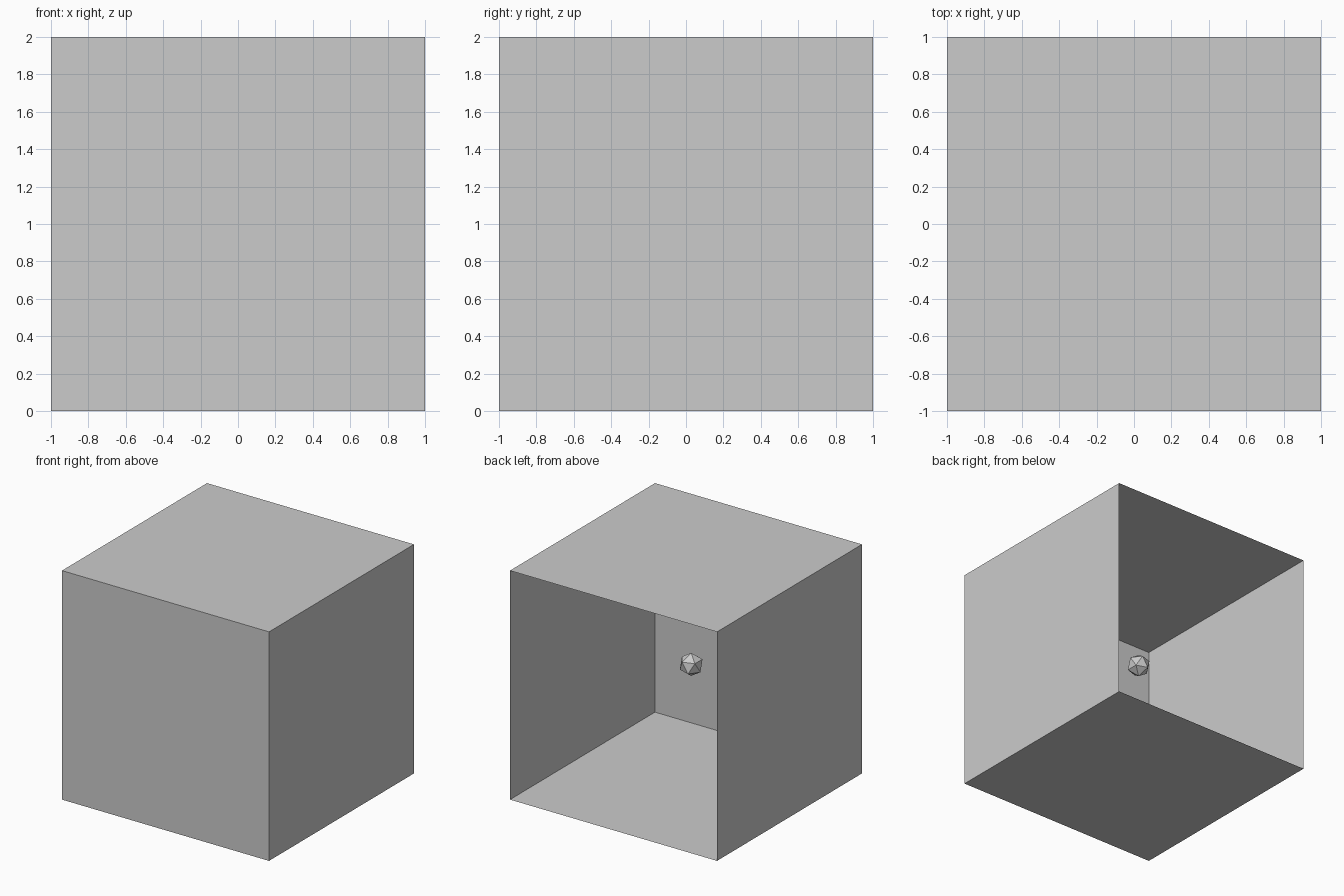
import bpy, bmesh
from mathutils import Matrix

if "Cube" in bpy.data.objects:
    bpy.data.objects.remove(bpy.data.objects["Cube"])


def make_object(name, bm):
    mesh = bpy.data.meshes.new(name)
    bm.to_mesh(mesh)
    bm.free()
    obj = bpy.data.objects.new(name, mesh)
    bpy.context.collection.objects.link(obj)
    return obj


# Thin-walled room, open at the back (+y)
bm = bmesh.new()
bmesh.ops.create_cube(bm, size=2, matrix=Matrix.Translation((0, 0, 1)))
back = [f for f in bm.faces if f.calc_center_median().y > 0.9]
bmesh.ops.delete(bm, geom=back, context='FACES_ONLY')
make_object("open_box", bm)

# Small faceted ball floating in the room
bm = bmesh.new()
bmesh.ops.create_icosphere(bm, subdivisions=1, radius=0.1)
ball = make_object("floating_ball", bm)
ball.location = (-0.05, 0, 1.08)
